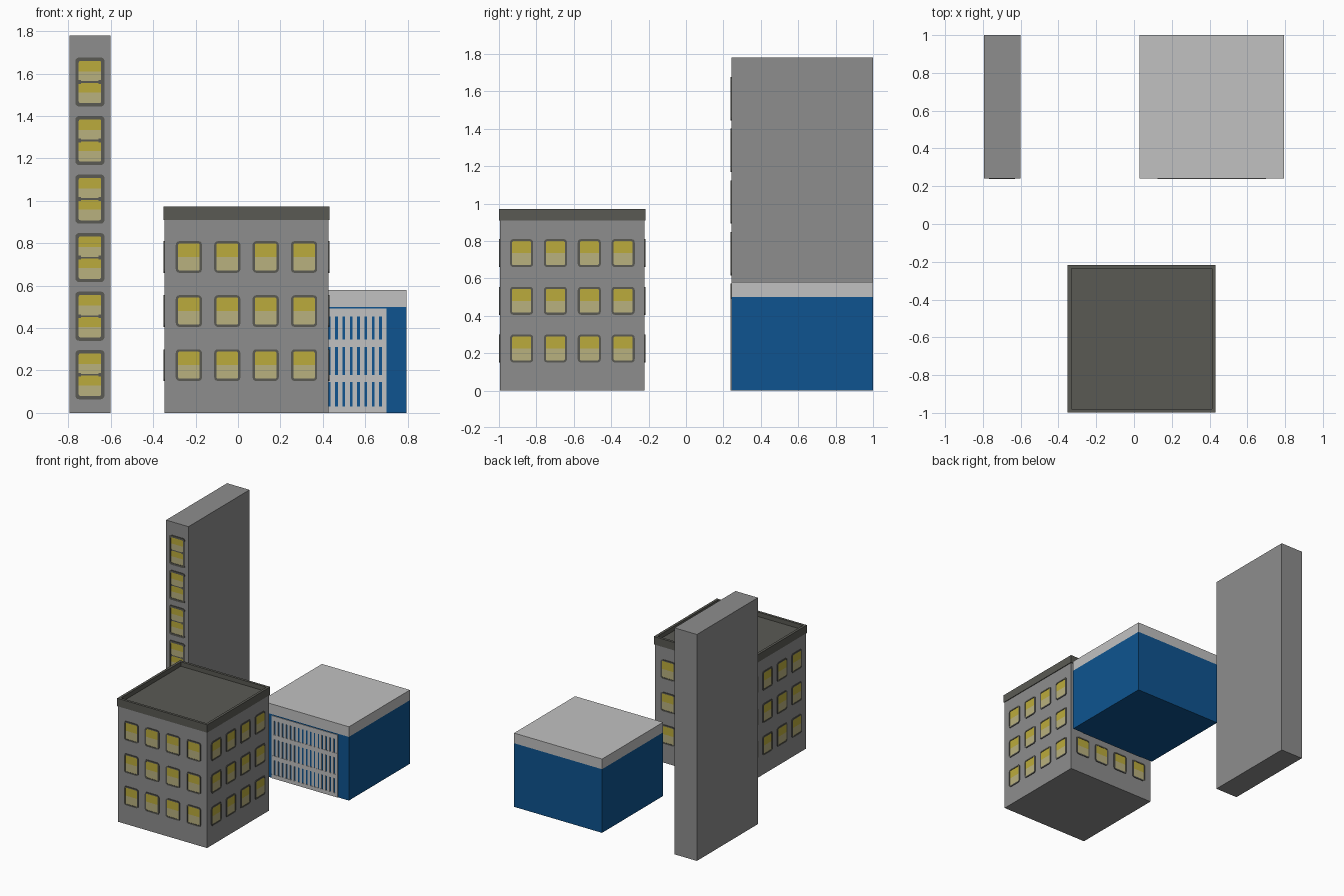
import bpy, bmesh, math
from mathutils import Matrix, Vector

if "Cube" in bpy.data.objects:
    bpy.data.objects.remove(bpy.data.objects["Cube"])


def material(name, r, g, b):
    lin = [((c / 255 + 0.055) / 1.055) ** 2.4 if c > 10 else c / 255 / 12.92 for c in (r, g, b)]
    m = bpy.data.materials.new(name)
    m.diffuse_color = (*lin, 1)
    m.use_nodes = True
    m.node_tree.nodes["Principled BSDF"].inputs["Base Color"].default_value = m.diffuse_color
    return m


WALL = material("wall grey", 141, 141, 141)
TRIM = material("dark trim", 90, 90, 84)
GOLD = material("window gold", 187, 171, 60)
TAN = material("window tan", 185, 177, 127)
BLUE = material("hall blue", 14, 84, 144)
LIGHT = material("light grey", 193, 193, 193)


def finish(name, bm, mats):
    mesh = bpy.data.meshes.new(name)
    bm.to_mesh(mesh)
    bm.free()
    for m in mats:
        mesh.materials.append(m)
    ob = bpy.data.objects.new(name, mesh)
    bpy.context.collection.objects.link(ob)
    return ob


def add_box(bm, x0, x1, y0, y1, z0, z1):
    mat = Matrix.Translation(((x0 + x1) / 2, (y0 + y1) / 2, (z0 + z1) / 2))
    mat = mat @ Matrix.Diagonal((x1 - x0, y1 - y0, z1 - z0, 1))
    bmesh.ops.create_cube(bm, size=1, matrix=mat)


def box(name, mat, *bounds):
    bm = bmesh.new()
    add_box(bm, *bounds)
    return finish(name, bm, [mat])


def rounded(w, h, r):
    """Rounded rectangle outline, counter-clockwise seen from the front."""
    pts = []
    for i, (sx, sz) in enumerate(((1, 1), (-1, 1), (-1, -1), (1, -1))):
        for k in range(4):
            a = math.radians(90 * i + 30 * k)
            pts.append((sx * (w / 2 - r) + r * math.cos(a), sz * (h / 2 - r) + r * math.sin(a)))
    return pts


def add_window(bm, place, w, h, border, bands):
    """Raised frame ring around horizontal glass bands; local front is -y."""
    def loop(pts, y):
        return [bm.verts.new(place @ Vector((x, y, z))) for x, z in pts]
    outer = rounded(w, h, 0.018)
    inner = rounded(w - 2 * border, h - 2 * border, 0.008)
    loops = [loop(outer, 0), loop(outer, -0.005), loop(inner, -0.005), loop(inner, 0)]
    n = len(outer)
    for a, b in zip(loops, loops[1:]):
        for i in range(n):
            j = (i + 1) % n
            bm.faces.new((a[i], a[j], b[j], b[i]))
    # glass bands, gold above tan
    gw, gh = w / 2 - border / 2, h - 2 * border
    for k in range(bands):
        z1 = gh / 2 - k * gh / bands
        z0 = z1 - gh / bands
        f = bm.faces.new(loop(((-gw, z0), (gw, z0), (gw, z1), (-gw, z1)), -0.002))
        f.material_index = 1 + k % 2
    # thin bar and side notches between stacked panes
    if bands > 2:
        for half, x in ((0.004, 0), (0.009, -gw + 0.012), (0.009, gw - 0.012)):
            wide = gw - 0.004 if x == 0 else 0.008
            bm.faces.new(loop(((x - wide, -half), (x + wide, -half),
                               (x + wide, half), (x - wide, half)), -0.004))


# Main block
CX, CY, HALF = 0.04, -0.6075, 0.386
box("main_block", WALL, CX - HALF, CX + HALF, CY - HALF, CY + HALF, 0, 0.91)

# Roof with a raised rim around a sunken deck
bm = bmesh.new()
R = HALF + 0.0055
add_box(bm, CX - R, CX + R, CY - R, CY + R, 0.91, 0.972)
bm.normal_update()
top = max(bm.faces, key=lambda f: f.calc_center_median().z)
bmesh.ops.inset_region(bm, faces=[top], thickness=0.028)
# second inset at zero width gives the vertical inner wall
ext = bmesh.ops.extrude_discrete_faces(bm, faces=[top])
bmesh.ops.translate(bm, verts=ext["faces"][0].verts[:], vec=(0, 0, -0.035))
finish("main_roof", bm, [TRIM])

# Main block windows: four columns, three rows, four sides
bm = bmesh.new()
for side in range(4):
    base = Matrix.Translation((CX, CY, 0)) @ Matrix.Rotation(side * math.pi / 2, 4, 'Z')
    for col in range(4):
        for row in range(3):
            place = base @ Matrix.Translation(((col - 1.5) * 0.181, -HALF, 0.225 + row * 0.255))
            add_window(bm, place, 0.124, 0.15, 0.011, 2)
finish("main_windows", bm, [TRIM, GOLD, TAN])

# Tower
box("tower", WALL, -0.795, -0.6, 0.242, 1.0, 0, 1.78)
bm = bmesh.new()
for i in range(6):
    place = Matrix.Translation((-0.698, 0.242, 0.18 + i * 0.276))
    add_window(bm, place, 0.138, 0.232, 0.016, 4)
finish("tower_windows", bm, [TRIM, GOLD, TAN])

# Low hall with roof slab
box("hall", BLUE, 0.03, 0.795, 0.242, 1.0, 0, 0.5)
box("hall_roof", LIGHT, 0.03, 0.795, 0.242, 1.0, 0.5, 0.58)

# Screen of bars on the hall front
bm = bmesh.new()
X0, X1, BARS, W = 0.125, 0.7, 17, 0.022
for z0, z1 in ((0, 0.03), (0.145, 0.178), (0.31, 0.345), (0.455, 0.492)):
    add_box(bm, X0, X1, 0.237, 0.242, z0, z1)
for i in range(BARS):
    x = X0 + i * (X1 - X0 - W) / (BARS - 1)
    add_box(bm, x, x + W, 0.238, 0.242, 0, 0.49)
finish("hall_screen", bm, [LIGHT])
